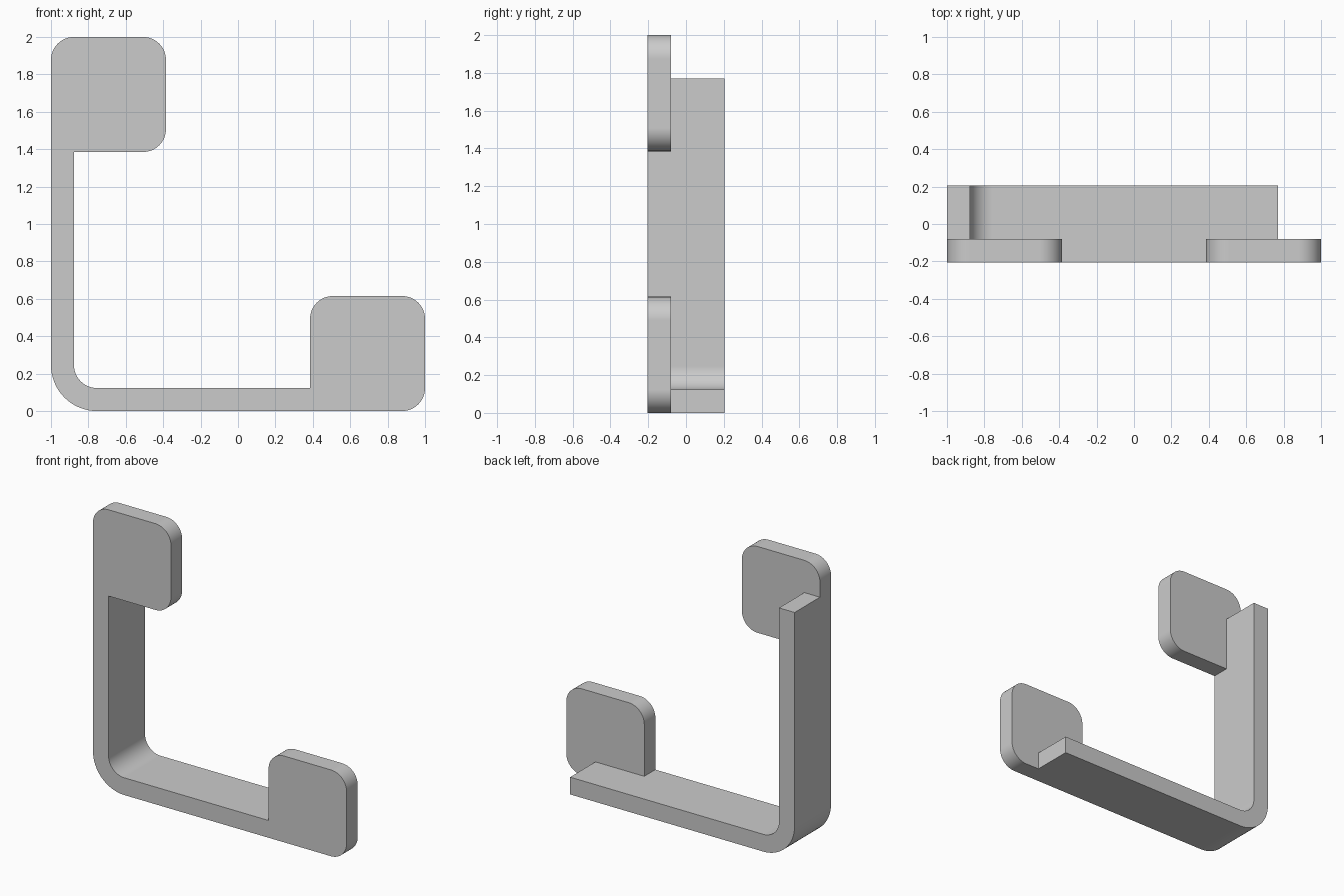
import bpy, bmesh
from math import cos, sin, pi

cube = bpy.data.objects.get("Cube")
if cube:
    bpy.data.objects.remove(cube, do_unlink=True)

T = 0.123        # strip and pad thickness
PAD = 0.615      # pad side length
HALF = 0.205     # half of the bracket depth
TIP = 0.77       # free end of the lower strip

grey = bpy.data.materials.new("light_grey")
grey.use_nodes = True
grey.diffuse_color = (0.6, 0.6, 0.6, 1)
grey.node_tree.nodes["Principled BSDF"].inputs["Base Color"].default_value = (0.6, 0.6, 0.6, 1)


def arc(cx, cz, r, start, end, n=16):
    """Points along an arc, angles in quarter turns."""
    return [(cx + r * cos((start + (end - start) * i / n) * pi / 2),
             cz + r * sin((start + (end - start) * i / n) * pi / 2)) for i in range(n + 1)]


def extrude(name, outline, y0, y1):
    """Prism of an x-z outline between two depths."""
    bm = bmesh.new()
    face = bm.faces.new([bm.verts.new((x, y0, z)) for x, z in outline])
    new = bmesh.ops.extrude_face_region(bm, geom=[face])["geom"]
    verts = [v for v in new if isinstance(v, bmesh.types.BMVert)]
    bmesh.ops.translate(bm, verts=verts, vec=(0, y1 - y0, 0))
    bmesh.ops.recalc_face_normals(bm, faces=bm.faces)
    mesh = bpy.data.meshes.new(name)
    bm.to_mesh(mesh)
    bm.free()
    mesh.materials.append(grey)
    obj = bpy.data.objects.new(name, mesh)
    bpy.context.collection.objects.link(obj)
    return obj


def pad(name, x0, z0, square_corner):
    """Rounded square plate; one corner stays square where it meets the strip."""
    x1, z1, r = x0 + PAD, z0 + PAD, T
    corners = [(x1, z1), (x0, z1), (x0, z0), (x1, z0)]
    centres = [(x1 - r, z1 - r), (x0 + r, z1 - r), (x0 + r, z0 + r), (x1 - r, z0 + r)]
    outline = []
    for i in range(4):
        outline += [corners[i]] if i == square_corner else arc(*centres[i], r, i, i + 1)
    return extrude(name, outline, -HALF, -HALF + T + 0.002)


# L-shaped strip with a rounded bend
bend = 2 * T
outline = arc(-1 + bend, bend, bend, 2, 3) + [(TIP, 0), (TIP, T)]
outline += arc(-1 + bend, bend, T, 3, 2) + [(-1 + T, 1 + TIP), (-1, 1 + TIP)]
bracket = extrude("corner_bracket", outline, -HALF, HALF)

# Front pads, fused to the strip ends
pads = [pad("upper_pad", -1, 2 - PAD, 2), pad("lower_pad", 1 - PAD, 0, 2)]
for p in pads:
    mod = bracket.modifiers.new("fuse", "BOOLEAN")
    mod.operation, mod.solver, mod.object = "UNION", "EXACT", p
graph = bpy.context.evaluated_depsgraph_get()
fused = bpy.data.meshes.new_from_object(bracket.evaluated_get(graph))
bracket.modifiers.clear()
bracket.data = fused
for p in pads:
    bpy.data.objects.remove(p, do_unlink=True)

# Smooth bends, crisp edges
bpy.ops.object.select_all(action="DESELECT")
bracket.select_set(True)
bpy.context.view_layer.objects.active = bracket
bpy.ops.object.shade_smooth_by_angle(angle=pi / 6)
weighted = bracket.modifiers.new("flat_faces", "WEIGHTED_NORMAL")
weighted.keep_sharp = True
